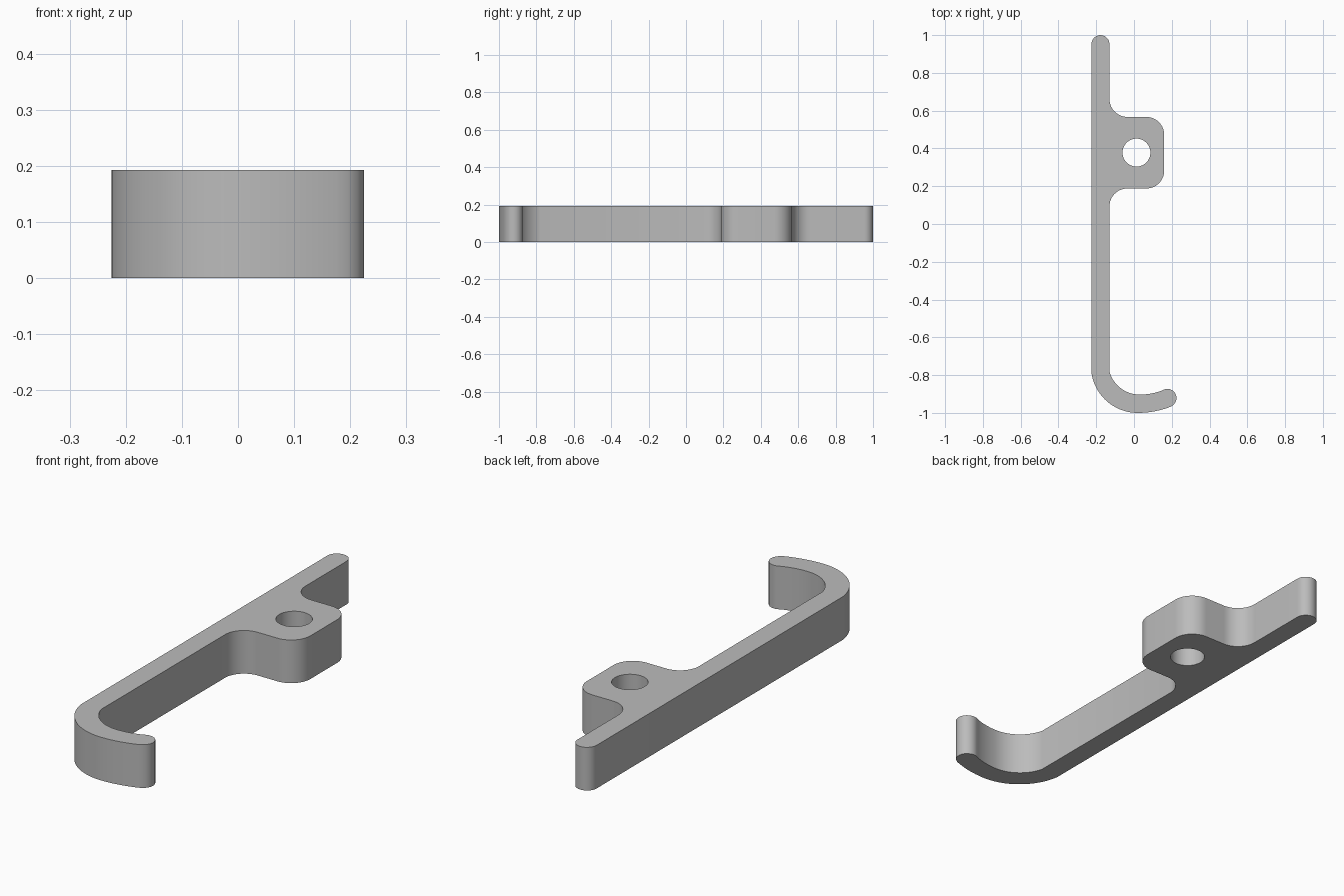
import bpy, bmesh
from math import radians, cos, sin

if "Cube" in bpy.data.objects:
    bpy.data.objects.remove(bpy.data.objects["Cube"])

HEIGHT = 0.193


def arc(cx, cy, r, start, end, steps=14):
    """Points along an arc, angles in degrees."""
    angles = [radians(start + (end - start) * i / steps) for i in range(steps + 1)]
    return [(cx + r * cos(a), cy + r * sin(a)) for a in angles]


# Outline, counter-clockwise from the rounded end of the bar
outline = arc(-0.1775, 0.9525, 0.0475, 0, 180)
# Outside of the hook, its round tip, then the inside
outline += arc(0.02, -0.752, 0.248, 189, 270, 20)
outline += arc(0.02, -0.52, 0.48, 270, 291.5, 8)[1:]
outline += arc(0.177, -0.921, 0.048, -68, 112)[1:]
outline += arc(0.03, -0.563, 0.34, 292, 270, 8)[1:]
outline += arc(0.03, -0.737, 0.166, 270, 195, 18)[1:]
# Mounting lug with filleted roots and rounded corners
outline += arc(-0.035, 0.093, 0.095, 180, 90)
outline += arc(0.065, 0.283, 0.095, -90, 0)
outline += arc(0.065, 0.472, 0.095, 0, 90)
outline += arc(-0.035, 0.662, 0.095, 270, 180)
# Bolt hole
hole = arc(0.013, 0.378, 0.074, 0, 360, 48)[:-1]

# Fill the profile between outline and hole, then extrude it upward
bm = bmesh.new()
edges = []
for loop in (outline, hole):
    verts = [bm.verts.new((x, y, 0)) for x, y in loop]
    edges += [bm.edges.new((v, verts[i - 1])) for i, v in enumerate(verts)]
bmesh.ops.triangle_fill(bm, edges=edges, use_beauty=True, normal=(0, 0, 1))
extruded = bmesh.ops.extrude_face_region(bm, geom=bm.faces[:], use_keep_orig=True)
top = [g for g in extruded["geom"] if isinstance(g, bmesh.types.BMVert)]
bmesh.ops.translate(bm, verts=top, vec=(0, 0, HEIGHT))
bmesh.ops.recalc_face_normals(bm, faces=bm.faces[:])

mesh = bpy.data.meshes.new("hook_bracket")
bm.to_mesh(mesh)
bm.free()
bracket = bpy.data.objects.new("hook_bracket", mesh)
bpy.context.collection.objects.link(bracket)

# Plain grey finish
colour = (0.5, 0.5, 0.5, 1)
grey = bpy.data.materials.new("plain_grey")
grey.use_nodes = True
grey.diffuse_color = colour
grey.node_tree.nodes["Principled BSDF"].inputs["Base Color"].default_value = colour
mesh.materials.append(grey)

# Smooth curved walls, sharp rims
bpy.ops.object.select_all(action="DESELECT")
bracket.select_set(True)
bpy.context.view_layer.objects.active = bracket
bpy.ops.object.shade_smooth_by_angle(angle=radians(30))
